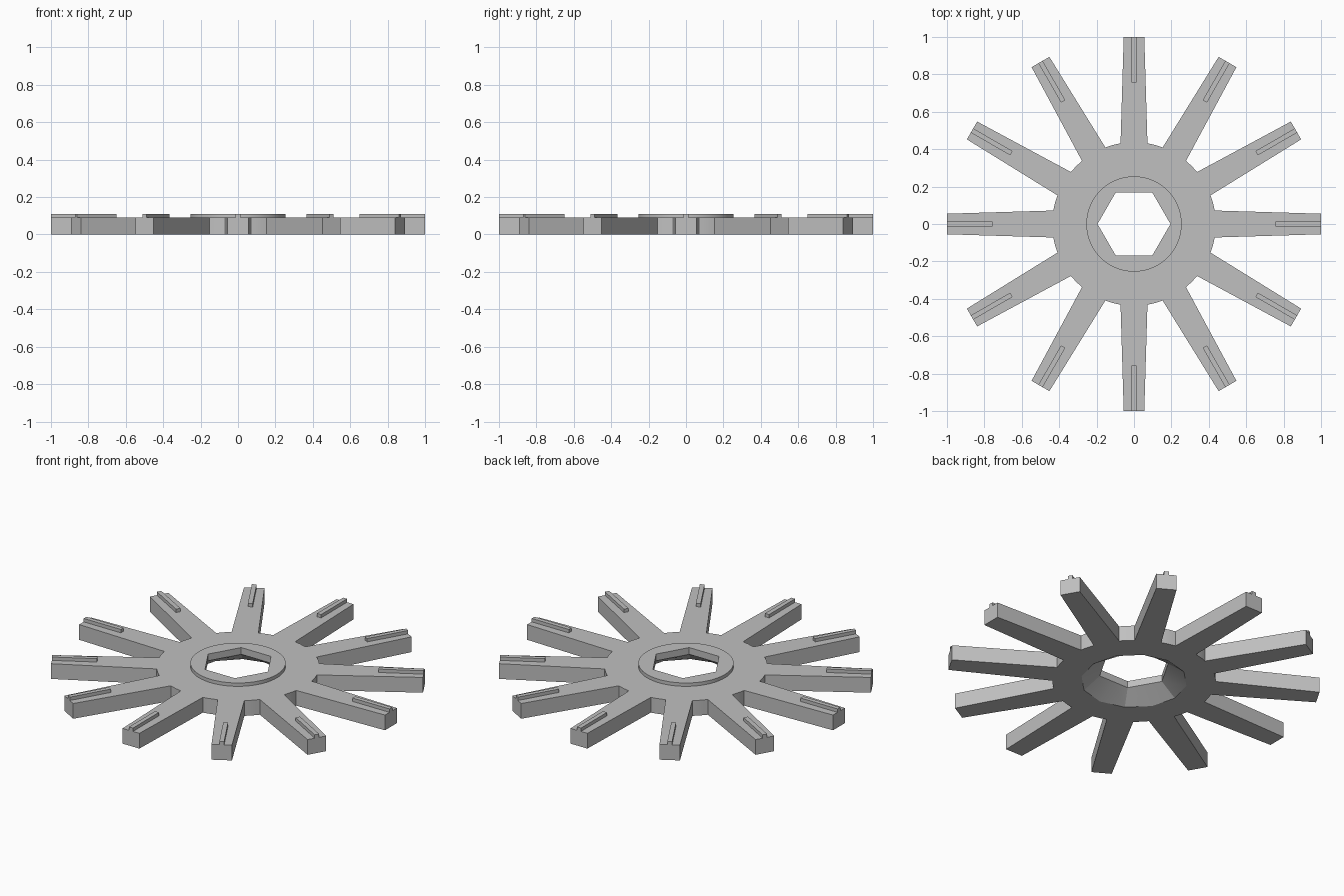
import bpy
import bmesh
from math import pi, sin, cos, asin, radians
from mathutils import Matrix, Vector

if "Cube" in bpy.data.objects:
    bpy.data.objects.remove(bpy.data.objects["Cube"], do_unlink=True)

ARMS = 12
BODY_TOP, TOP = 0.09, 0.11
HUB_R, ROOT_HALF, TIP_HALF = 0.437, 0.072, 0.055
BOSS_R, HEX_R, FLARE_R = 0.255, 0.195, 0.285

grey = bpy.data.materials.new("plain grey")
grey.use_nodes = True
grey.diffuse_color = (0.527, 0.527, 0.527, 1)
grey.node_tree.nodes["Principled BSDF"].inputs["Base Color"].default_value = grey.diffuse_color


def make_object(name, bm):
    bmesh.ops.recalc_face_normals(bm, faces=bm.faces[:])
    mesh = bpy.data.meshes.new(name)
    bm.to_mesh(mesh)
    bm.free()
    obj = bpy.data.objects.new(name, mesh)
    bpy.context.collection.objects.link(obj)
    mesh.materials.append(grey)
    return obj


def circle(radius, count):
    return [(radius * cos(2 * pi * i / count), radius * sin(2 * pi * i / count))
            for i in range(count)]


def star_outline():
    """Tapered arms joined by short arcs of the hub rim."""
    points = []
    step = 2 * pi / ARMS
    root = asin(ROOT_HALF / HUB_R)
    for i in range(ARMS):
        turn = Matrix.Rotation(i * step, 2)
        for p in ((1, -TIP_HALF), (1, TIP_HALF)):
            points.append(turn @ Vector(p))
        for k in range(5):
            a = i * step + root + (step - 2 * root) * k / 4
            points.append(Vector((HUB_R * cos(a), HUB_R * sin(a))))
    return points


def hexagon():
    """Six corners with a midpoint on each side."""
    corners = [Vector(p) for p in circle(HEX_R, 6)]
    points = []
    for i, c in enumerate(corners):
        points += [c, (c + corners[(i + 1) % 6]) / 2]
    return points


def ring(bm, points, z):
    return [bm.verts.new((p[0], p[1], z)) for p in points]


def wall(bm, lower, upper):
    n = len(lower)
    for i in range(n):
        j = (i + 1) % n
        bm.faces.new((lower[i], lower[j], upper[j], upper[i]))


def cap(bm, outer, inner):
    """Flat face between an outer and an inner ring."""
    edges = []
    for loop in (outer, inner):
        for i, v in enumerate(loop):
            w = loop[(i + 1) % len(loop)]
            edges.append(bm.edges.get((v, w)) or bm.edges.new((v, w)))
    bmesh.ops.triangle_fill(bm, edges=edges, use_beauty=True, normal=(0, 0, 1))


# Wheel body: arms, hub, raised boss and hexagonal bore flared underneath
bm = bmesh.new()
star = star_outline()
star_low, star_high = ring(bm, star, 0), ring(bm, star, BODY_TOP)
boss_low, boss_high = (ring(bm, circle(BOSS_R, 72), z) for z in (BODY_TOP, TOP))
flare = ring(bm, circle(FLARE_R, 12), 0)
bore_low, bore_high = (ring(bm, hexagon(), z) for z in (0.07, TOP))
wall(bm, star_low, star_high)
wall(bm, boss_low, boss_high)
wall(bm, flare, bore_low)
wall(bm, bore_low, bore_high)
cap(bm, star_high, boss_low)
cap(bm, boss_high, bore_high)
cap(bm, star_low, flare)
body = make_object("wheel_body", bm)
bpy.ops.object.select_all(action="DESELECT")
body.select_set(True)
bpy.context.view_layer.objects.active = body
bpy.ops.object.shade_smooth_by_angle(angle=radians(12))

# Narrow raised rib on the end of each arm
for i in range(ARMS):
    bm = bmesh.new()
    bmesh.ops.create_cube(bm, size=1)
    bmesh.ops.scale(bm, vec=(0.243, 0.026, TOP - BODY_TOP), verts=bm.verts)
    bmesh.ops.translate(bm, vec=(0.8785, 0, (TOP + BODY_TOP) / 2), verts=bm.verts)
    bmesh.ops.rotate(bm, cent=(0, 0, 0), verts=bm.verts,
                     matrix=Matrix.Rotation(2 * pi * i / ARMS, 3, "Z"))
    make_object(f"arm_rib_{i + 1}", bm)
